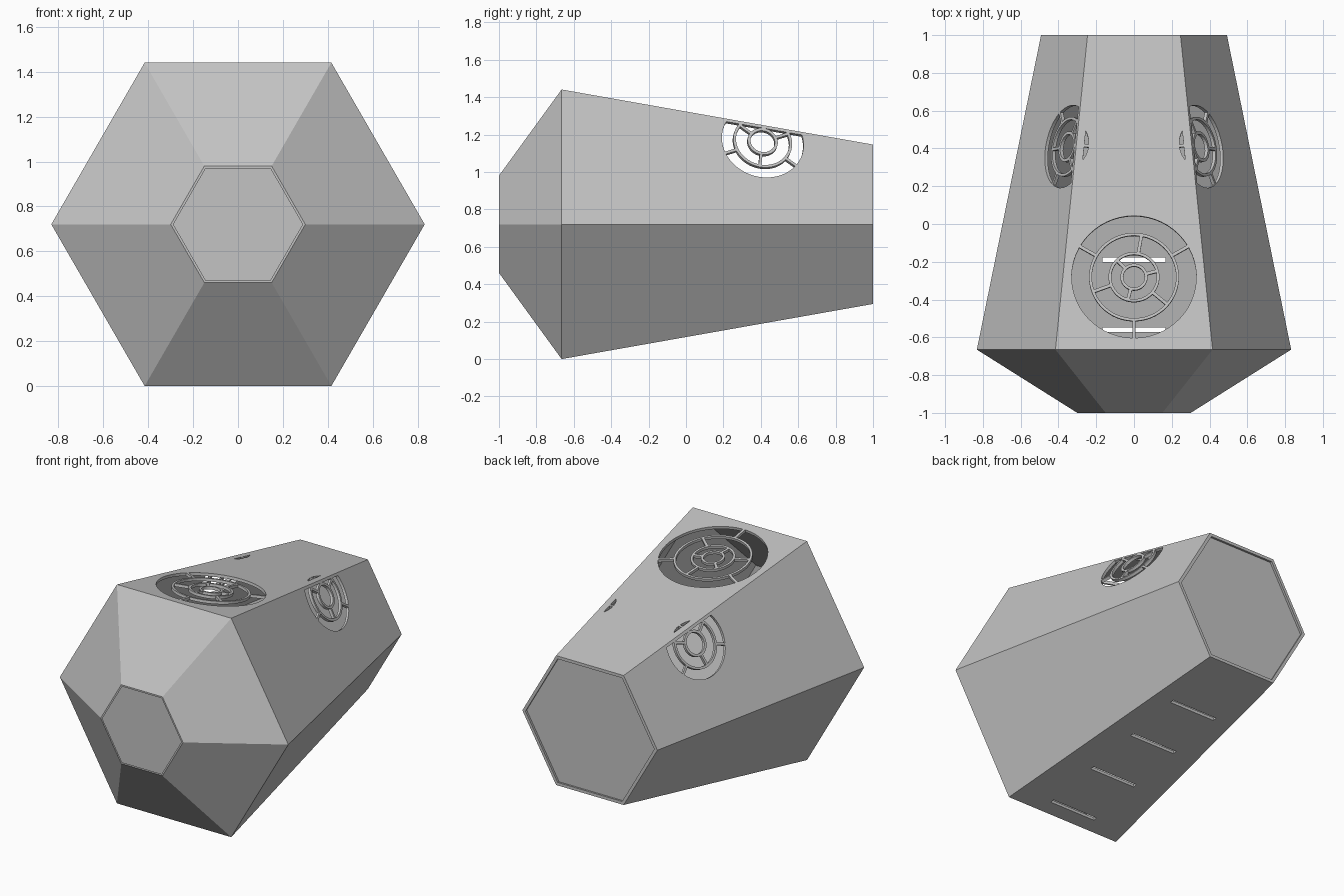
import bpy, bmesh, math
from mathutils import Vector

cube = bpy.data.objects.get("Cube")
if cube:
    bpy.data.objects.remove(cube, do_unlink=True)

MID = 0.72          # height of the long axis
WALL = 0.023
FRONT, SHOULDER, BACK = (-1.0, 0.30), (-0.665, 0.832), (1.0, 0.492)

grey = bpy.data.materials.new("plain grey")
grey.use_nodes = True
grey.diffuse_color = (0.55, 0.55, 0.55, 1)
grey.node_tree.nodes["Principled BSDF"].inputs["Base Color"].default_value = grey.diffuse_color


def corner(k, y, r):
    a = math.radians(60 * k)
    return Vector((r * math.cos(a), y, MID + r * math.sin(a)))


def finish(name, bm):
    bmesh.ops.recalc_face_normals(bm, faces=bm.faces)
    mesh = bpy.data.meshes.new(name)
    bm.to_mesh(mesh)
    bm.free()
    mesh.materials.append(grey)
    ob = bpy.data.objects.new(name, mesh)
    bpy.context.collection.objects.link(ob)
    return ob


def bridge(bm, a, b):
    for i in range(len(a)):
        j = (i + 1) % len(a)
        bm.faces.new((a[i], a[j], b[j], b[i]))


def hex_loops(bm, rings):
    return [[bm.verts.new(corner(k, y, r)) for k in range(6)] for y, r in rings]


def panel(name, y0, r0, y1, r1):
    bm = bmesh.new()
    a, b = hex_loops(bm, [(y0, r0), (y1, r1)])
    bridge(bm, a, b)
    bm.faces.new(a)
    bm.faces.new(b)
    return finish(name, bm)


# Frame of a long wall: its edge corner k, edge direction, inward tangent, normal
def wall_frame(k, other):
    edge = corner(k, *SHOULDER)
    along = (corner(k, *BACK) - edge).normalized()
    side = corner(other, *SHOULDER) - edge
    tangent = (side - along * side.dot(along)).normalized()
    normal = tangent.cross(along)
    if normal.dot(edge - Vector((0, edge.y, MID))) < 0:
        normal.negate()
    return edge, along, tangent, normal


def prism(bm, outline, normal, depth=0.05):
    a = [bm.verts.new(p + normal * depth) for p in outline]
    b = [bm.verts.new(p - normal * depth) for p in outline]
    bridge(bm, a, b)
    bm.faces.new(a)
    bm.faces.new(b)


# One opening between two rings and two spokes
def gap(bm, centre, u, v, n, r0, r1, a0, a1, bar):
    def arc(r, steps=18):
        d = bar / 2 / r
        lo, hi = a0 + d, a1 - d
        return [centre + r * (u * math.cos(t) + v * math.sin(t))
                for t in (lo + (hi - lo) * i / steps for i in range(steps + 1))]
    prism(bm, arc(r1) + arc(r0)[::-1], n)


def rosette(centre, u, v, n, bands, hub, bar, clip=None):
    bm = bmesh.new()
    third = math.tau / 3
    for r0, r1, start in bands:
        for i in range(3):
            a = math.radians(start) + i * third
            gap(bm, centre, u, v, n, r0, r1, a, a + third, bar)
    prism(bm, [centre + hub * (u * math.cos(t) + v * math.sin(t))
               for t in (math.tau * i / 36 for i in range(36))], n)
    if clip:
        point, keep = clip
        bmesh.ops.bisect_plane(bm, geom=bm.verts[:] + bm.edges[:] + bm.faces[:],
                               plane_co=point, plane_no=keep, clear_inner=True)
        bmesh.ops.holes_fill(bm, edges=[e for e in bm.edges if e.is_boundary])
    return finish("rosette_cutter", bm)


# Hollow hexagonal shell, open at both ends
bm = bmesh.new()
outer = [FRONT, SHOULDER, BACK]
inner = [(1.0, BACK[1] - WALL), (-0.655, SHOULDER[1] - WALL), (-1.0, FRONT[1] - 0.012)]
loops = hex_loops(bm, outer + inner)
for i in range(6):
    bridge(bm, loops[i], loops[(i + 1) % 6])
shell = finish("shell", bm)

cutters = []

# Large rosette on the top wall
edge, along, tangent, normal = wall_frame(1, 2)
n = Vector((0, along.z, -along.y))
n = n if n.z > 0 else -n
v = Vector((0, n.z, -n.y))
t = (-0.28 - SHOULDER[0]) / v.y
centre = Vector((0, SHOULDER[0], edge.z)) + v * t
cutters.append(rosette(centre, Vector((1, 0, 0)), v, n,
                       [(0.238, 0.33, 30), (0.135, 0.223, 80), (0.072, 0.12, 15)], 0.057, 0.017))

# Small rosettes folded over both upper edges, leaving a strip along each edge
small = [(0.16, 0.222, 30), (0.082, 0.145, 90)]
for k, sides in ((1, ((0, 0.10, 0.018), (2, -0.08, 0.042))),
                 (2, ((3, 0.10, 0.018), (1, -0.08, 0.042)))):
    for other, offset, strip in sides:
        edge, along, tangent, normal = wall_frame(k, other)
        spot = edge + along * ((0.42 - edge.y) / along.y)
        cutters.append(rosette(spot + tangent * offset, along, tangent, normal, small, 0.066, 0.015,
                               (spot + tangent * strip, tangent)))

# Four slots across the bottom wall
bm = bmesh.new()
for i in range(4):
    y = -0.56 + 0.37 * i
    prism(bm, [Vector((sx * 0.167, y + sy * 0.0125, 0.15))
               for sx, sy in ((-1, -1), (1, -1), (1, 1), (-1, 1))], Vector((0, 0, 1)), 0.25)
cutters.append(finish("slot_cutter", bm))

for c in cutters:
    c.hide_render = True
    mod = shell.modifiers.new("cut", 'BOOLEAN')
    mod.operation, mod.solver, mod.object = 'DIFFERENCE', 'EXACT', c

# Bake the cuts and drop the cutters
bpy.context.view_layer.update()
cut = bpy.data.meshes.new_from_object(shell.evaluated_get(bpy.context.evaluated_depsgraph_get()))
shell.modifiers.clear()
shell.data = cut
for c in cutters:
    bpy.data.objects.remove(c, do_unlink=True)

# Recessed end panels
panel("front_panel", -0.985, 0.308, -0.965, 0.335)
panel("back_panel", 0.96, 0.482, 0.982, 0.477)
